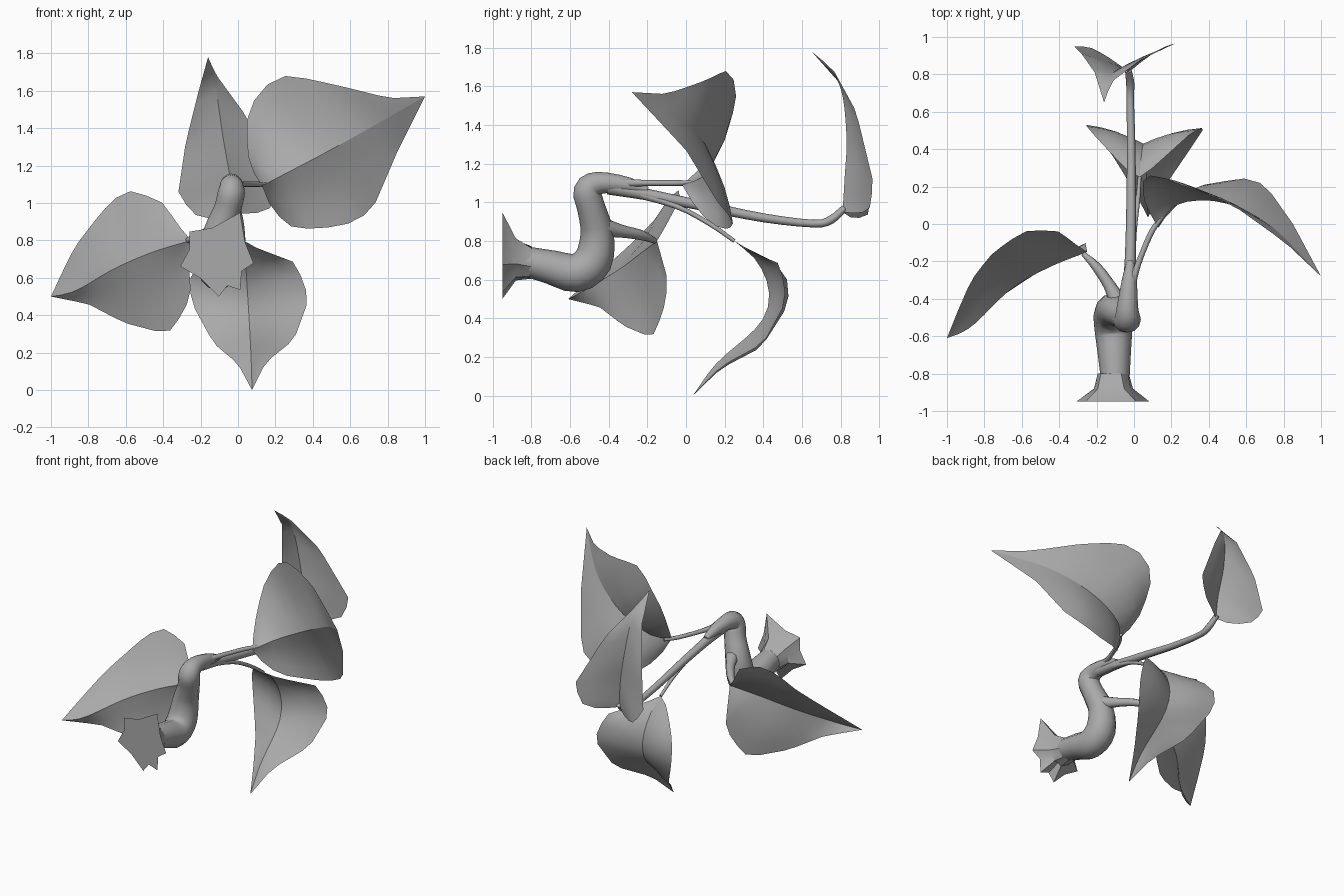
import bpy
import bmesh
from math import sin, cos, pi, radians
from mathutils import Vector

cube = bpy.data.objects.get("Cube")
if cube:
    bpy.data.objects.remove(cube, do_unlink=True)

# One plain grey for the whole plant
grey = bpy.data.materials.new("plain grey")
grey.use_nodes = True
grey.diffuse_color = (0.4, 0.4, 0.4, 1)
grey.node_tree.nodes["Principled BSDF"].inputs["Base Color"].default_value = grey.diffuse_color


def finish(name, bm, sharp_angle):
    """Turn a bmesh into a smooth shaded object."""
    bmesh.ops.remove_doubles(bm, verts=bm.verts, dist=0.0005)
    bmesh.ops.recalc_face_normals(bm, faces=bm.faces)
    mesh = bpy.data.meshes.new(name)
    bm.to_mesh(mesh)
    bm.free()
    mesh.materials.append(grey)
    obj = bpy.data.objects.new(name, mesh)
    bpy.context.collection.objects.link(obj)
    bpy.ops.object.select_all(action="DESELECT")
    obj.select_set(True)
    bpy.context.view_layer.objects.active = obj
    bpy.ops.object.shade_smooth_by_angle(angle=radians(sharp_angle))


def resample(points, count):
    """Spread count points evenly along a polyline."""
    points = [Vector(p) for p in points]
    lengths = [(b - a).length for a, b in zip(points, points[1:])]
    total = sum(lengths)
    result = []
    for i in range(count):
        rest, k = total * i / (count - 1), 0
        while k < len(lengths) - 1 and rest > lengths[k]:
            rest -= lengths[k]
            k += 1
        result.append(points[k].lerp(points[k + 1], min(rest / lengths[k], 1)))
    return result


def spline(points, steps):
    """Smooth path through points of any dimension."""
    pts = [Vector(p) for p in points]
    pts = [pts[0] * 2 - pts[1]] + pts + [pts[-1] * 2 - pts[-2]]
    result = []
    for a, b, c, d in zip(pts, pts[1:], pts[2:], pts[3:]):
        for s in range(steps):
            t = s / steps
            result.append(b + (c - a) * (t / 2) + (a * 2 - b * 5 + c * 4 - d) * (t * t / 2)
                          + (b * 3 - a - c * 3 + d) * (t ** 3 / 2))
    return result + [pts[-2]]


def skin(bm, rows, closed):
    """Join neighbouring rows of vertices with quads."""
    rows = [[bm.verts.new(p) for p in row] for row in rows]
    for low, high in zip(rows, rows[1:]):
        count = len(low)
        for i in range(count if closed else count - 1):
            j = (i + 1) % count
            bm.faces.new((low[i], low[j], high[j], high[i]))
    return rows


def tube(name, path, sides=10, steps=3):
    """Tapered tube; each path point is x, y, z, radius."""
    path = spline(path, steps)
    rings = []
    for i, p in enumerate(path):
        along = (path[min(i + 1, len(path) - 1)] - path[max(i - 1, 0)]).to_3d().normalized()
        across = (Vector((1, 0, 0)) - along * along.x).normalized()
        other = along.cross(across)
        turns = [radians(360 * k / sides) for k in range(sides)]
        rings.append([p.to_3d() + (across * cos(t) + other * sin(t)) * p.w for t in turns])
    bm = bmesh.new()
    rows = skin(bm, rings, True)
    bm.faces.new(rows[0])
    bm.faces.new(rows[-1])
    finish(name, bm, 50)


def leaf(name, base, tip, rib, edge_a, edge_b, bulge=0.08, stations=16):
    """Leaf blade folded along a sharp midrib, each half bulging to the back."""
    a, b = (resample([base] + line + [tip], stations) for line in (edge_a, edge_b))
    m = resample(spline([base] + rib + [tip], 6), stations)
    back = sum(((p + r) / 2 - q for p, q, r in zip(a, m, b)), Vector()).normalized()

    def half(q, edge, steps):
        size = (edge - q).length * bulge
        return [q.lerp(edge, t) + back * size * sin(pi * t) for t in steps]

    rows = [half(q, p, (1, .75, .5, .25)) + [q] + half(q, r, (.25, .5, .75, 1))
            for p, q, r in zip(a, m, b)]
    bm = bmesh.new()
    rows = skin(bm, rows, False)
    for low, high in zip(rows, rows[1:]):
        bm.edges.get((low[4], high[4])).smooth = False
    bmesh.ops.dissolve_degenerate(bm, dist=0.0005, edges=bm.edges)
    finish(name, bm, 40)


# Main stem, rising from the cut end to the crown
tube("main_stem", [
    (-.1, -.85, .7, .075), (-.105, -.7, .665, .088), (-.11, -.57, .635, .1),
    (-.115, -.48, .7, .1), (-.1, -.46, .84, .086), (-.055, -.49, .97, .073),
    (-.035, -.51, 1.06, .072), (-.035, -.45, 1.1, .058), (-.025, -.3, 1.09, .04),
    (-.02, -.2, 1.06, .02)], 12)

# Star shaped flare at the cut end
points = [(61, .25), (102, .14), (142, .19), (171, .15), (199, .21), (236, .16), (272, .23),
          (287, .18), (302, .23), (324, .16), (345, .2), (383, .16)]
star = [Vector((cos(radians(a)), 0, sin(radians(a)))) for a, r in points]
rings = []
for y, z, blend in ((-.8, .69, 0), (-.88, .71, .2), (-.95, .73, 1)):
    rings.append([Vector((-.11, y, z)) + d * (.085 + (r - .085) * blend)
                  for d, (a, r) in zip(star, points)])
bm = bmesh.new()
rows = skin(bm, rings, True)
bm.faces.new(rows[-1])
finish("star_flare", bm, 35)

# Leaf stalks
tube("back_stalk", [(-.03, -.4, 1.08, .04), (-.02, -.2, 1.04, .03), (-.015, .1, .98, .026),
                    (-.015, .4, .92, .023), (-.02, .66, .89, .02), (-.02, .75, .91, .022),
                    (-.03, .82, .97, .018)], 8)
tube("left_stalk", [(-.03, -.38, 1.1, .03), (.02, -.22, 1.1, .016), (.09, -.05, 1.1, .015),
                    (.15, .04, 1.1, .012)], 8)
tube("low_stalk", [(-.02, -.3, 1.06, .025), (0, -.05, .98, .014), (.02, .12, .89, .012),
                   (.03, .25, .8, .01)], 8)
tube("right_stalk", [(-.08, -.43, .87, .05), (-.13, -.33, .85, .033), (-.2, -.23, .83, .026),
                     (-.27, -.16, .8, .014)], 8)

# Leaf blades
leaf("left_leaf", (.13, -.02, 1.09), (1, -.28, 1.57),
     [(.22, .1, 1.14), (.45, .12, 1.26), (.72, 0, 1.41)],
     [(.06, .1, 1.2), (.04, .22, 1.42), (.08, .26, 1.54), (.15, .25, 1.63), (.24, .21, 1.68),
      (.32, .19, 1.675), (.53, .1, 1.63), (.81, -.1, 1.56)],
     [(.17, .04, .99), (.25, .12, .89), (.32, .2, .86), (.49, .23, .87), (.64, .25, .9),
      (.73, .17, .99), (.85, 0, 1.27)])
leaf("back_leaf", (-.03, .81, .95), (-.16, .65, 1.78),
     [(-.04, .82, 1.12), (-.08, .83, 1.35), (-.12, .79, 1.62)],
     [(-.12, .87, .91), (-.24, .95, .94), (-.32, .95, 1.05), (-.28, .91, 1.32),
      (-.21, .81, 1.6)],
     [(.08, .9, .94), (.17, .95, .97), (.23, .97, 1.1), (.04, .88, 1.47), (-.12, .76, 1.69)],
     .05)
leaf("low_leaf", (.03, .25, .8), (.075, .035, 0),
     [(.04, .37, .69), (.05, .43, .53), (.06, .38, .37), (.07, .16, .17)],
     [(-.05, .3, .77), (-.2, .46, .69), (-.26, .53, .59), (-.25, .53, .47), (-.13, .39, .25),
      (0, .18, .14)],
     [(.1, .3, .76), (.31, .49, .68), (.38, .52, .49), (.3, .4, .27), (.15, .18, .15)], .06)
leaf("right_leaf", (-.25, -.15, .8), (-1, -.61, .5),
     [(-.45, -.23, .74), (-.66, -.35, .65), (-.87, -.55, .53)],
     [(-.31, -.11, .87), (-.4, -.04, 1), (-.56, -.03, 1.07), (-.67, -.09, 1.02),
      (-.77, -.17, .9), (-.87, -.3, .77), (-.94, -.46, .63)],
     [(-.26, -.1, .62), (-.25, -.1, .5), (-.35, -.16, .32), (-.42, -.2, .31),
      (-.61, -.32, .36), (-.8, -.45, .46)], .06)
